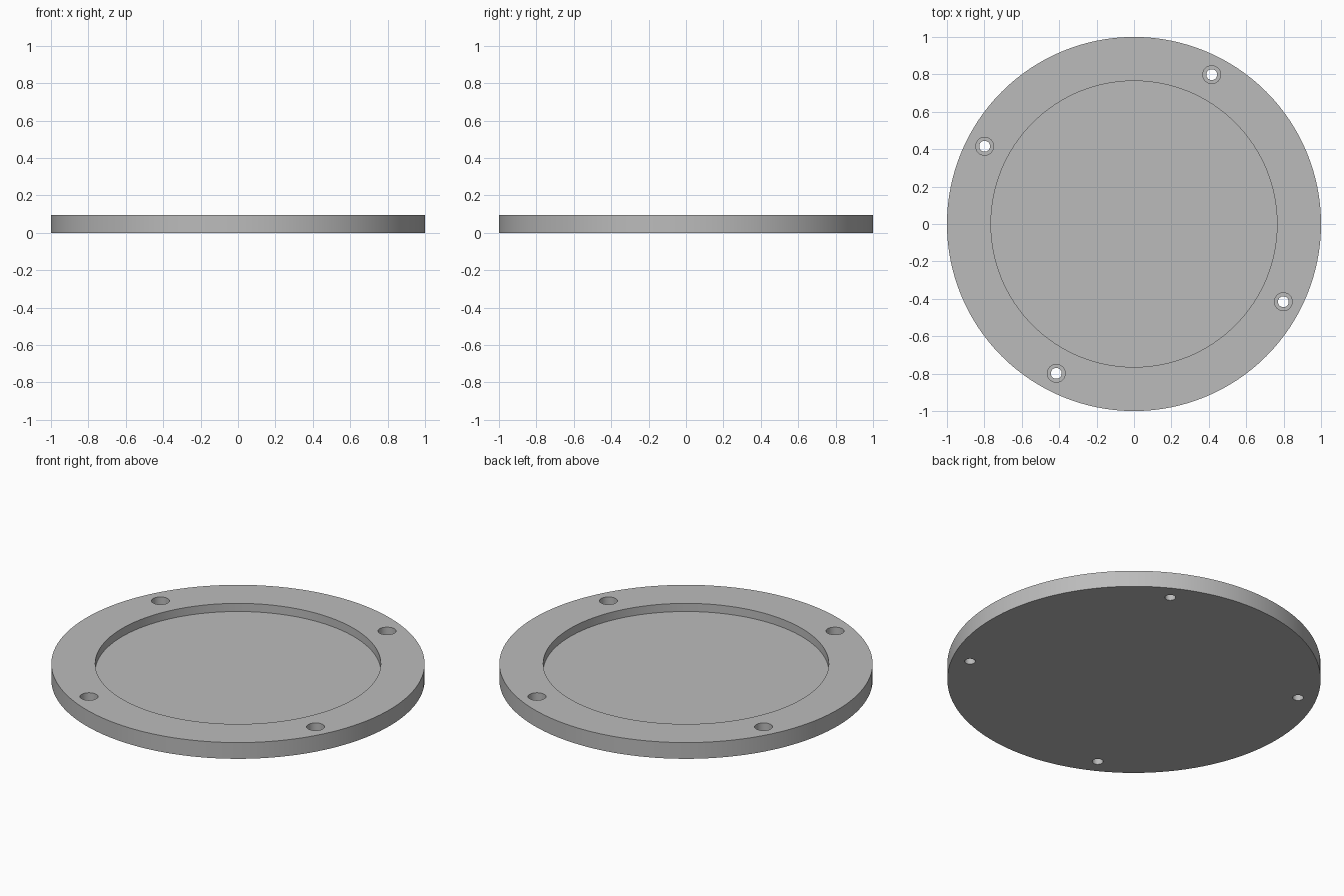
import bpy, bmesh, math
from mathutils import Matrix

cube = bpy.data.objects.get("Cube")
if cube:
    bpy.data.objects.remove(cube, do_unlink=True)

HEIGHT, FLOOR = 0.096, 0.048
HOLE_RING, HOLE_ANGLE = 0.9, 62.5

grey = bpy.data.materials.new("plain grey")
grey.use_nodes = True
colour = (0.5, 0.5, 0.5, 1)
grey.diffuse_color = colour
grey.node_tree.nodes["Principled BSDF"].inputs["Base Color"].default_value = colour


def cylinder(name, radius, bottom, top, sides, x=0, y=0):
    bm = bmesh.new()
    bmesh.ops.create_cone(bm, cap_ends=True, segments=sides, radius1=radius,
                          radius2=radius, depth=top - bottom,
                          matrix=Matrix.Translation((x, y, (bottom + top) / 2)))
    mesh = bpy.data.meshes.new(name)
    bm.to_mesh(mesh)
    bm.free()
    mesh.materials.append(grey)
    obj = bpy.data.objects.new(name, mesh)
    bpy.context.collection.objects.link(obj)
    return obj


# Round plate
plate = cylinder("flange_plate", 1, 0, HEIGHT, 128)

# Shallow round recess, and four counterbored screw holes
cutters = [cylinder("recess_cutter", 0.765, FLOOR, 0.2, 128)]
for i in range(4):
    a = math.radians(HOLE_ANGLE + 90 * i)
    x, y = HOLE_RING * math.cos(a), HOLE_RING * math.sin(a)
    cutters.append(cylinder("screw_hole_cutter", 0.029, -0.1, 0.2, 32, x, y))
    cutters.append(cylinder("counterbore_cutter", 0.048, FLOOR, 0.2, 32, x, y))

bpy.ops.object.select_all(action='DESELECT')
plate.select_set(True)
bpy.context.view_layer.objects.active = plate
for cutter in cutters:
    cutter.hide_render = True
    cut = plate.modifiers.new("cut", 'BOOLEAN')
    cut.operation = 'DIFFERENCE'
    cut.solver = 'EXACT'
    cut.object = cutter
    bpy.ops.object.modifier_apply(modifier=cut.name)
    bpy.data.objects.remove(cutter, do_unlink=True)

# Smooth round walls, sharp rims
bpy.ops.object.shade_smooth_by_angle(angle=math.radians(30))
